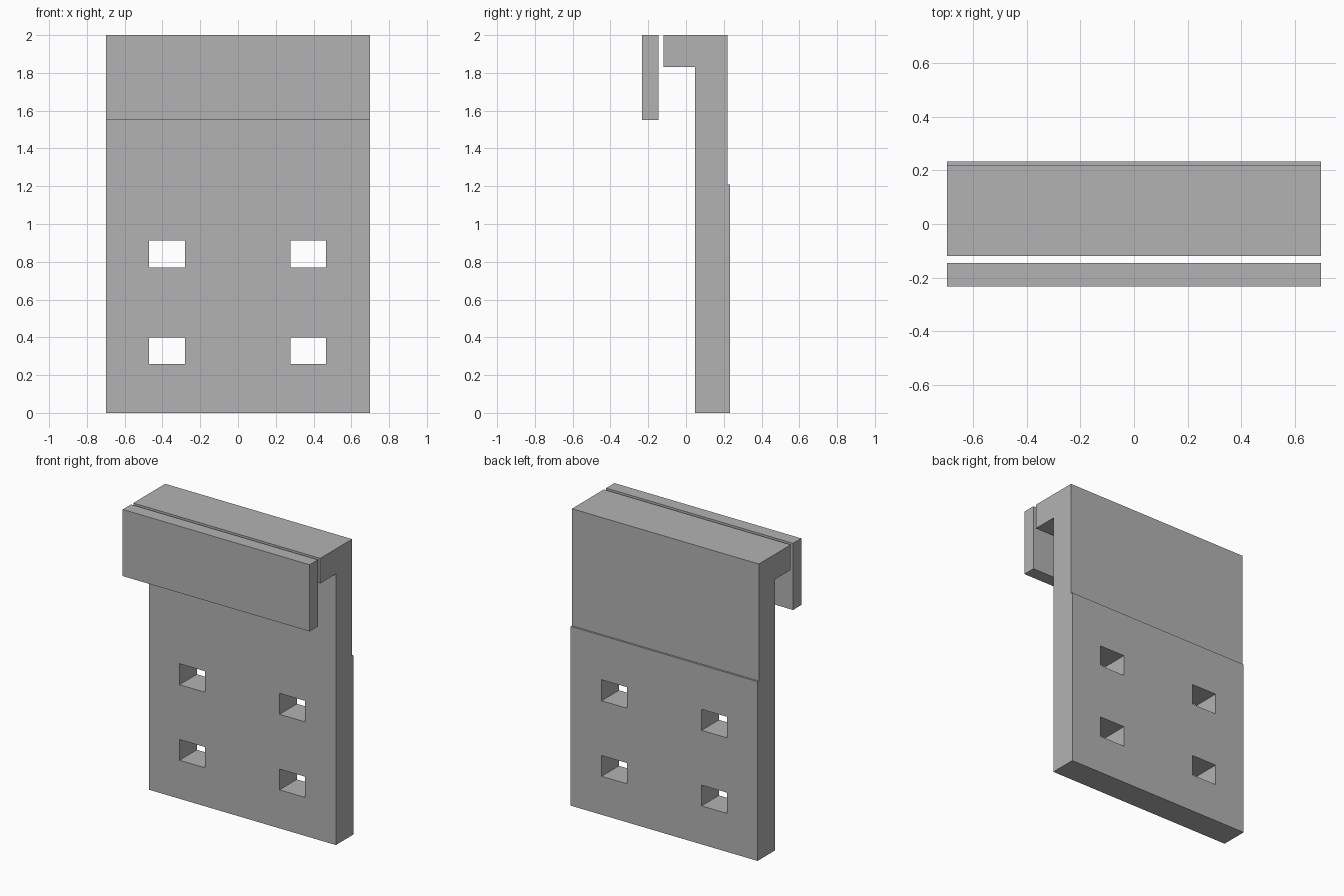
import bpy
import bmesh

HALF_WIDTH = 0.698

cube = bpy.data.objects.get("Cube")
if cube:
    bpy.data.objects.remove(cube, do_unlink=True)

grey = bpy.data.materials.new("plain grey")
grey.use_nodes = True
colour = (0.45, 0.45, 0.45, 1)
grey.diffuse_color = colour
grey.node_tree.nodes["Principled BSDF"].inputs["Base Color"].default_value = colour


def extrude_profile(name, profile, x0, x1):
    """Sweep a closed (y, z) outline along x."""
    bm = bmesh.new()
    face = bm.faces.new([bm.verts.new((x0, y, z)) for y, z in profile])
    result = bmesh.ops.extrude_face_region(bm, geom=[face])
    moved = [v for v in result["geom"] if isinstance(v, bmesh.types.BMVert)]
    bmesh.ops.translate(bm, verts=moved, vec=(x1 - x0, 0, 0))
    bmesh.ops.recalc_face_normals(bm, faces=bm.faces)
    mesh = bpy.data.meshes.new(name)
    bm.to_mesh(mesh)
    bm.free()
    mesh.materials.append(grey)
    obj = bpy.data.objects.new(name, mesh)
    bpy.context.collection.objects.link(obj)
    return obj


def rectangle(y0, y1, z0, z1):
    return [(y0, z0), (y1, z0), (y1, z1), (y0, z1)]


# Back plate with the hooked top and the slightly thicker lower back
hook_outline = [(0.048, 0), (0.233, 0), (0.233, 1.21), (0.22, 1.21),
                (0.22, 2), (-0.12, 2), (-0.12, 1.83), (0.048, 1.83)]
back_plate = extrude_profile("hooked_back_plate", hook_outline, -HALF_WIDTH, HALF_WIDTH)

# Separate clamping strip in front of the hook
extrude_profile("front_strip", rectangle(-0.233, -0.145, 1.55, 2), -HALF_WIDTH, HALF_WIDTH)

# Four rectangular through holes
for x0, x1 in ((-0.47, -0.28), (0.277, 0.467)):
    for z0, z1 in ((0.26, 0.4), (0.77, 0.912)):
        cutter = extrude_profile("hole_cutter", rectangle(-0.05, 0.4, z0, z1), x0, x1)
        cut = back_plate.modifiers.new("hole", 'BOOLEAN')
        cut.operation = 'DIFFERENCE'
        cut.solver = 'EXACT'
        cut.object = cutter
        bpy.context.view_layer.objects.active = back_plate
        bpy.ops.object.modifier_apply(modifier=cut.name)
        bpy.data.objects.remove(cutter, do_unlink=True)
